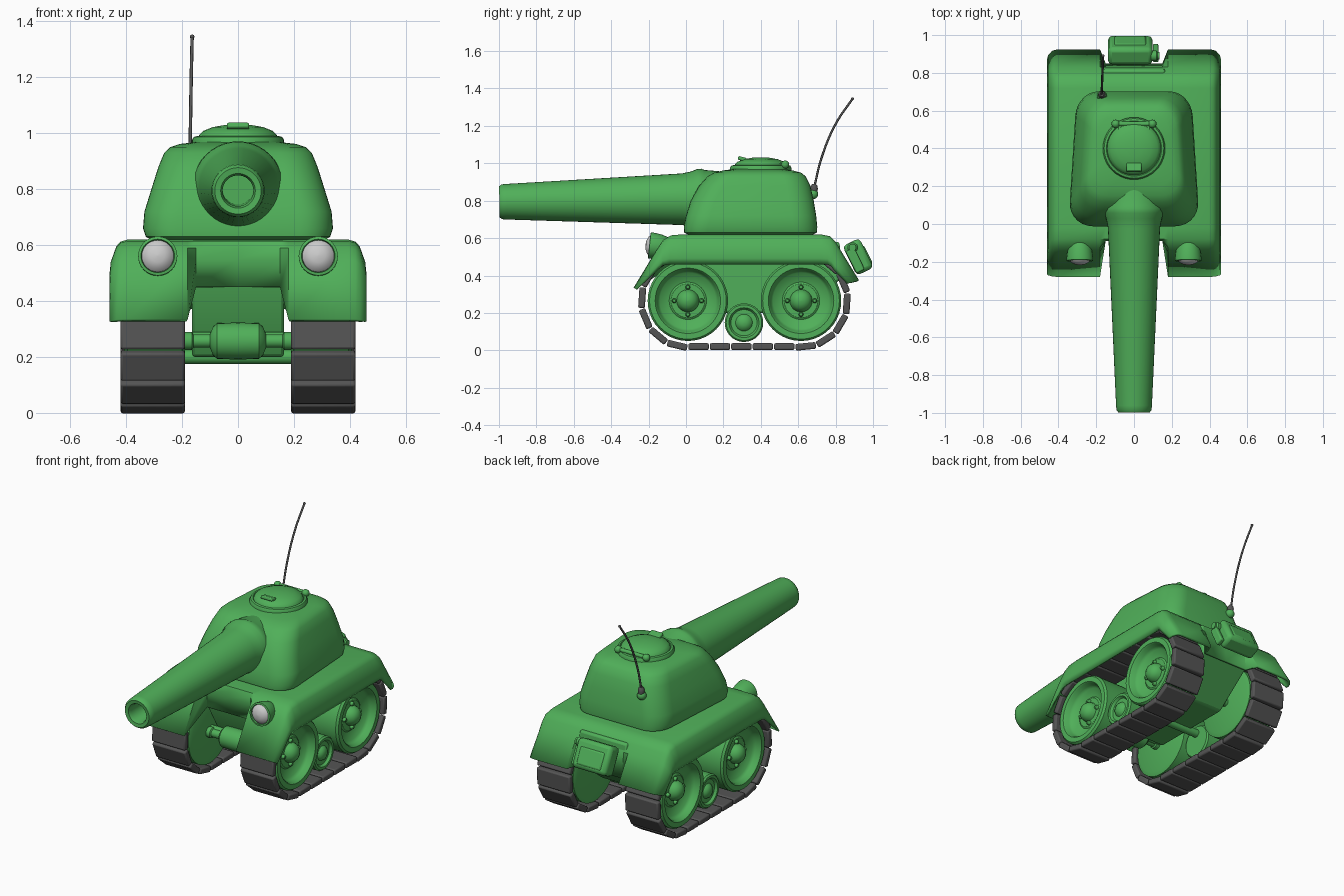
import bpy, bmesh, math
from math import sin, cos, pi, radians
from mathutils import Matrix, Vector

if "Cube" in bpy.data.objects:
    bpy.data.objects.remove(bpy.data.objects["Cube"])


def material(name, rgb):
    m = bpy.data.materials.new(name)
    m.diffuse_color = (*rgb, 1)
    m.use_nodes = True
    m.node_tree.nodes["Principled BSDF"].inputs["Base Color"].default_value = m.diffuse_color
    return m


GREEN = material("green_paint", (0.08, 0.43, 0.10))
DARK = material("dark_rubber", (0.09, 0.09, 0.09))
LENS = material("lens_glass", (0.6, 0.6, 0.6))
AXIS = {'X': Matrix.Rotation(pi / 2, 4, 'Y'), 'Y': Matrix.Rotation(-pi / 2, 4, 'X'), 'Z': Matrix()}


def finish(name, bm, mat=GREEN, bevel=0, mirror=False):
    bmesh.ops.remove_doubles(bm, verts=bm.verts, dist=1e-5)
    bmesh.ops.recalc_face_normals(bm, faces=bm.faces)
    me = bpy.data.meshes.new(name)
    bm.to_mesh(me)
    bm.free()
    me.materials.append(mat)
    ob = bpy.data.objects.new(name, me)
    bpy.context.collection.objects.link(ob)
    if bevel:
        b = ob.modifiers.new("bevel", 'BEVEL')
        b.width, b.segments, b.limit_method = bevel, 2, 'ANGLE'
    if mirror:
        ob.modifiers.new("mirror", 'MIRROR').use_mirror_merge = False
    return ob


def add_loft(bm, loops, closed=True, caps=True):
    rows = [[bm.verts.new(p) for p in loop] for loop in loops]
    n = len(rows[0])
    for a, b in zip(rows, rows[1:]):
        for i in range(n if closed else n - 1):
            j = (i + 1) % n
            bm.faces.new((a[i], a[j], b[j], b[i]))
    if closed and caps:
        bm.faces.new(rows[0])
        bm.faces.new(rows[-1])


def add_lathe(bm, profile, loc, axis='X', n=40, tilt=0):
    m = Matrix.Translation(loc) @ Matrix.Rotation(tilt, 4, 'X') @ AXIS[axis]
    add_loft(bm, [[m @ Vector((max(r, 1e-3) * cos(2 * pi * i / n), max(r, 1e-3) * sin(2 * pi * i / n), h))
                   for i in range(n)] for r, h in profile])


def lathe(name, profile, loc, axis='X', n=40, tilt=0, **kw):
    bm = bmesh.new()
    add_lathe(bm, profile, loc, axis, n, tilt)
    return finish(name, bm, **kw)


def add_box(bm, loc, size, rot=0):
    m = Matrix.Translation(loc) @ Matrix.Rotation(rot, 4, 'X') @ Matrix.Diagonal((*size, 1))
    bmesh.ops.create_cube(bm, size=1, matrix=m)


def box(name, loc, size, rot=0, **kw):
    bm = bmesh.new()
    add_box(bm, loc, size, rot)
    return finish(name, bm, **kw)


def ball(name, loc, r, **kw):
    prof = [(r * sin(pi * i / 12), -r * cos(pi * i / 12)) for i in range(13)]
    return lathe(name, prof, loc, 'Z', 24, **kw)


# tracks: a closed belt of bevelled pads round the two wheels
Y0, Y1, WZ, R, PADS = 0.01, 0.615, 0.265, 0.245, 24
run, arc = Y1 - Y0, pi * R
bm = bmesh.new()
for k in range(PADS):
    d = (k + 0.5) * 2 * (run + arc) / PADS
    if d < run:
        y, z, a = Y0 + d, WZ - R, 0
    elif d < run + arc:
        a = (d - run) / R
        y, z = Y1 + R * sin(a), WZ - R * cos(a)
    elif d < 2 * run + arc:
        y, z, a = Y1 - (d - run - arc), WZ + R, pi
    else:
        a = pi + (d - 2 * run - arc) / R
        y, z = Y0 + R * sin(a), WZ - R * cos(a)
    add_box(bm, (0.305, y, z), (0.23, 0.109, 0.036), a)
finish("track_pads", bm, mat=DARK, bevel=0.008, mirror=True)

# road wheels with hub, dish, rim and bolts
WHEEL = [(0, .19), (.19, .19), (.215, .20), (.215, .395), (.205, .408), (.175, .408), (.168, .40), (.162, .375),
         (.15, .36), (.10, .345), (.09, .352), (.06, .352), (.055, .375), (.04, .395), (.02, .405), (0, .408)]
for name, y in (("front_wheel", Y0), ("rear_wheel", Y1)):
    lathe(name, WHEEL, (0, y, WZ), mirror=True)
    bm = bmesh.new()
    for k in range(4):
        add_lathe(bm, [(.013, .34), (.013, .362), (.008, .37), (0, .371)],
                  (0, y + .073 * cos(k * pi / 2), WZ + .073 * sin(k * pi / 2)), n=12)
    finish(name + "_bolts", bm, mirror=True)
lathe("small_idler_wheel", [(0, .22), (.095, .22), (.103, .23), (.103, .37), (.095, .38), (.08, .38), (.07, .365),
                            (.045, .365), (.035, .38), (.015, .388), (0, .389)], (0, .31, .148), mirror=True)

# axles and front gearbox
for name, y, z in (("front_axle", Y0, WZ), ("rear_axle", Y1, WZ), ("middle_axle", .31, .2)):
    lathe(name, [(.025, -.24), (.025, .24)], (0, y, z), n=20)
lathe("front_gearbox", [(.032, -.19), (.032, -.165), (.024, -.16), (.024, -.10), (.05, -.09), (.064, -.075), (.066, 0),
                        (.064, .075), (.05, .09), (.024, .10), (.024, .16), (.032, .165), (.032, .19)],
      (0, -.015, .257), n=24)

# lower hull
side = [(-.08, .58), (-.08, .46), (.07, .20), (.60, .20), (.84, .39), (.82, .58)]
bm = bmesh.new()
add_loft(bm, [[(x, y, z) for y, z in side] for x in (-.165, .165)])
finish("lower_hull", bm, bevel=0.012)

# upper body with fenders: top line, lower edge line, and a section across x
TOP = [(-.28, .335), (-.15, .55), (-.122, .59), (-.08, .615), (-.02, .62), (.72, .62), (.77, .61), (.80, .58), (.83, .53), (.925, .375)]
LOW = [(-.262, .325), (-.15, .43), (-.125, .453), (-.09, .46), (-.02, .46), (.72, .46), (.755, .46), (.775, .45), (.79, .43), (.86, .355)]
SECTION = [(.453, 0), (.46, .2), (.455, .5), (.435, .85), (.42, .95), (.395, 1), (.18, 1), (.15, 2), (0, 2)]
bm = bmesh.new()
loops = []
for (ty, tz), (ly, lz) in zip(TOP, LOW):
    half = []
    for x, t in SECTION:
        if t > 1:   # recessed middle between the fenders
            half.append((x, min(max(ty, -.09), .85), max(tz, .45) if ty < 0 else tz))
        else:
            half.append((x, ly + (ty - ly) * t, lz + (tz - lz) * t))
    loops.append([(-x, y, z) for x, y, z in half] + half[-2::-1])
add_loft(bm, loops, closed=False)
body = finish("upper_body_fenders", bm)
s = body.modifiers.new("thickness", 'SOLIDIFY')
s.thickness = 0.015

# turret: rounded rectangles stacked upwards
LEVELS = [(.615, .31, .02, .67, .10), (.63, .337, -.01, .70, .12), (.66, .348, -.012, .702, .13), (.72, .343, 0, .696, .13),
          (.80, .318, .025, .683, .13), (.88, .293, .07, .665, .13), (.93, .272, .115, .64, .12),
          (.95, .25, .15, .615, .11), (.962, .215, .20, .57, .10), (.972, .12, .28, .50, .08)]
loops = []
for z, w, yf, yb, r in LEVELS:
    loop = []
    for k, (sx, yc) in enumerate(((1, yb - r), (-1, yb - r), (-1, yf + r), (1, yf + r))):
        for i in range(8):
            a = (k + i / 7) * pi / 2
            x, y = sx * (w - r) + r * cos(a), yc + r * sin(a)
            loop.append((x * (1 - .13 * (y - yf) / (yb - yf)), y, z))
    loops.append(loop)
bm = bmesh.new()
add_loft(bm, loops)
finish("turret", bm)

# gun barrel with hollow muzzle and flared root
lathe("gun_barrel", [(0, -.60), (.055, -.60), (.055, -.975), (.062, -.995), (.083, -.998), (.093, -.985), (.095, -.96),
                     (.138, -.02), (.148, .03), (.16, .06), (.162, .085), (.155, .10), (.14, .25), (0, .25)],
      (0, 0, .808), 'Y', 40, tilt=radians(.8))

# hatch, periscope and hinge
lathe("hatch", [(.165, .95), (.165, .975), (.158, .987), (.146, .99), (.142, .985), (.138, .995), (.125, 1.008),
                (.09, 1.022), (.045, 1.03), (0, 1.032)], (0, .40, 0), 'Z', 40)
box("hatch_periscope", (0, .30, 1.024), (.08, .045, .02), radians(-15), bevel=.006)
lathe("hatch_hinge_bar", [(.012, -.10), (.012, .10)], (0, .53, .995), n=16)
ball("hatch_hinge_knob", (.097, .53, .993), .022, mirror=True)
box("hatch_hinge_arm", (.075, .50, .995), (.022, .07, .018), radians(-10), bevel=.005, mirror=True)

# headlights
lathe("headlight_housing", [(0, .075), (.025, .07), (.05, .045), (.064, 0), (.07, -.045), (.07, -.06), (.06, -.062), (.055, -.04), (0, -.04)],
      (.287, -.135, .555), 'Y', 32, tilt=radians(-6), mirror=True)
lathe("headlight_lens", [(.057, -.04), (.057, -.055), (.045, -.07), (.025, -.079), (0, -.082)],
      (.287, -.135, .555), 'Y', 32, tilt=radians(-6), mat=LENS, mirror=True)

# rear stowage canister
T = radians(26)
box("stowage_canister", (-.02, .92, .50), (.235, .10, .175), T, bevel=.022)
box("canister_panel", (-.02, .935, .493), (.17, .09, .11), T, bevel=.012)
lathe("canister_cap", [(.028, .09), (.028, .118), (.02, .125), (.02, .135), (0, .135)], (0, .89, .55), n=20)
box("canister_bracket", (.115, .905, .48), (.03, .05, .13), T, bevel=.008)

# antenna on a base knob
ball("antenna_base", (-.17, .68, .835), .027)
lathe("antenna_collar", [(.017, -.02), (.02, 0), (.017, .015), (.01, .025)], (-.17, .685, .865), 'Z', 16, mat=DARK)
cu = bpy.data.curves.new("antenna", 'CURVE')
cu.dimensions, cu.bevel_depth, cu.bevel_resolution, cu.use_fill_caps = '3D', .006, 2, True
sp = cu.splines.new('BEZIER')
pts = [(-.172, .685, .87), (-.17, .725, 1.03), (-.167, .80, 1.21), (-.164, .89, 1.345)]
sp.bezier_points.add(len(pts) - 1)
for bp, p in zip(sp.bezier_points, pts):
    bp.co = p
    bp.handle_left_type = bp.handle_right_type = 'AUTO'
cu.materials.append(DARK)
bpy.context.collection.objects.link(bpy.data.objects.new("antenna", cu))
ball("antenna_tip", (-.164, .89, 1.345), .008, mat=DARK)

# smooth shading with crisp edges
meshes = [o for o in bpy.context.scene.objects if o.type == 'MESH']
for o in meshes:
    o.select_set(True)
bpy.context.view_layer.objects.active = meshes[0]
bpy.ops.object.shade_smooth_by_angle(angle=radians(35))
